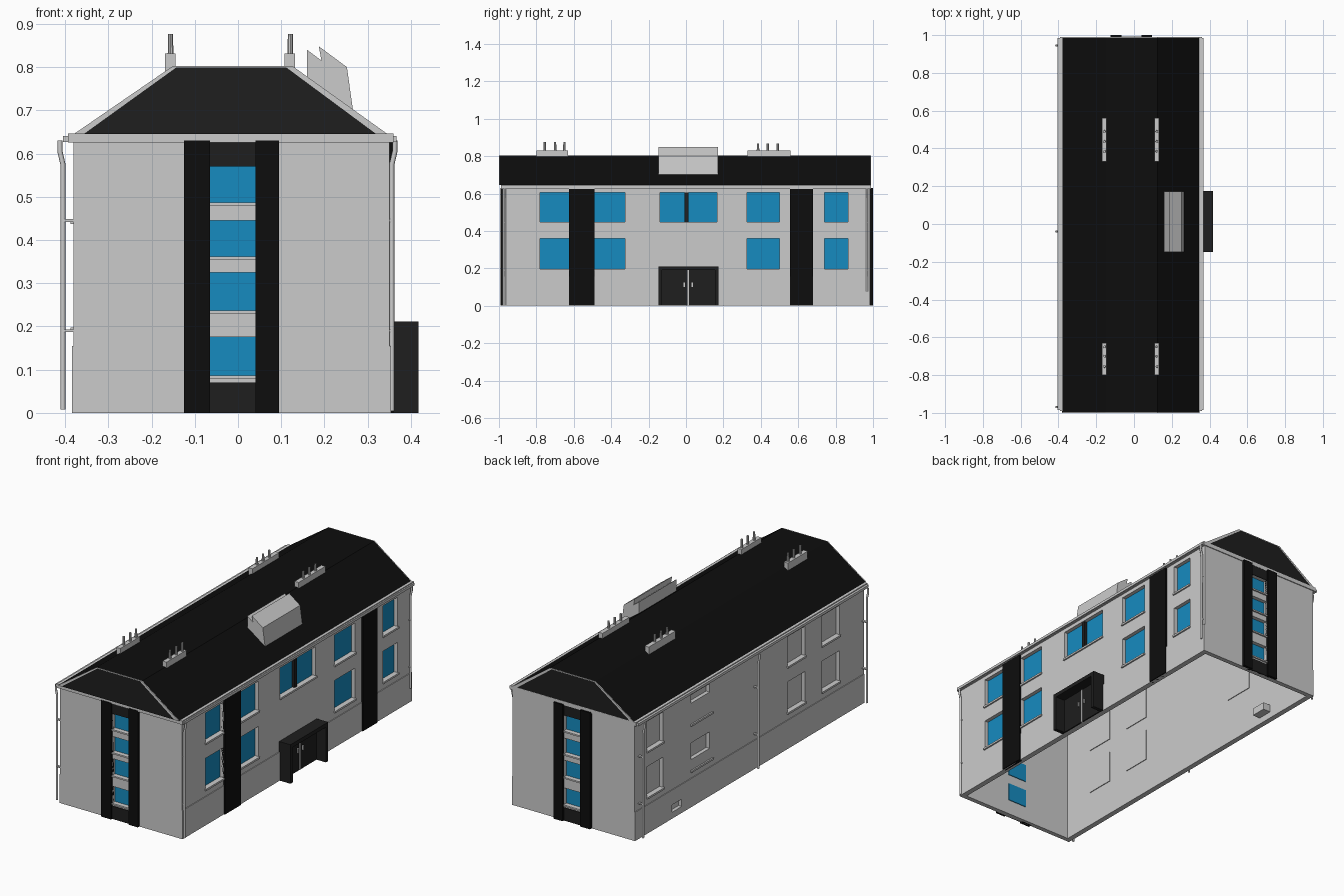
import bpy, bmesh
from mathutils import Matrix, Vector

if "Cube" in bpy.data.objects:
    bpy.data.objects.remove(bpy.data.objects["Cube"])


def material(name, rgb):
    m = bpy.data.materials.new(name)
    m.diffuse_color = (*rgb, 1)
    m.use_nodes = True
    m.node_tree.nodes["Principled BSDF"].inputs["Base Color"].default_value = m.diffuse_color
    return m


BLACK = material("black", (0.004, 0.004, 0.004))
DARK = material("dark", (0.013, 0.013, 0.013))
BLUE = material("glass_blue", (0.008, 0.26, 0.53))


def finish(name, bm, mat=None):
    bmesh.ops.recalc_face_normals(bm, faces=bm.faces)
    me = bpy.data.meshes.new(name)
    bm.to_mesh(me)
    bm.free()
    ob = bpy.data.objects.new(name, me)
    bpy.context.collection.objects.link(ob)
    if mat:
        me.materials.append(mat)
    return ob


def boxes(name, items, mat=None):
    """One object from boxes given as (x0, x1, y0, y1, z0, z1)."""
    bm = bmesh.new()
    for x0, x1, y0, y1, z0, z1 in items:
        mid = Vector(((x0 + x1) / 2, (y0 + y1) / 2, (z0 + z1) / 2))
        size = Matrix.Diagonal((x1 - x0, y1 - y0, z1 - z0, 1))
        bmesh.ops.create_cube(bm, size=1, matrix=Matrix.Translation(mid) @ size)
    return finish(name, bm, mat)


def prism(name, polys, y0, y1, mat=None):
    """Extrude x-z outlines along y."""
    bm = bmesh.new()
    for poly in polys:
        f = bm.faces.new([bm.verts.new((x, y0, z)) for x, z in poly])
        r = bmesh.ops.extrude_face_region(bm, geom=[f])
        bmesh.ops.translate(bm, vec=(0, y1 - y0, 0),
                            verts=[v for v in r["geom"] if isinstance(v, bmesh.types.BMVert)])
    return finish(name, bm, mat)


def cut(ob, cutter):
    mod = ob.modifiers.new("openings", "BOOLEAN")
    mod.operation, mod.solver, mod.object = "DIFFERENCE", "EXACT", cutter
    bpy.context.view_layer.update()
    dg = bpy.context.evaluated_depsgraph_get()
    me = bpy.data.meshes.new_from_object(ob.evaluated_get(dg))
    ob.modifiers.clear()
    ob.data = me


XL, XR, YF, YB, TOP, T = -0.38, 0.35, -0.98, 0.985, 0.63, 0.025

# Window layout
LOW, HIGH = (0.195, 0.36), (0.445, 0.605)
right_win = [(a, b, *z) for a, b in ((-0.78, -0.625), (-0.49, -0.325), (0.325, 0.50), (0.74, 0.865))
             for z in (LOW, HIGH)] + [(-0.14, 0.165, *HIGH)]
left_win = [(a, b, *z) for a, b in ((-0.77, -0.62), (-0.475, -0.325), (0.74, 0.875))
            for z in (LOW, HIGH)]
stair_slots = [(0.34, 0.50, 0.255, 0.345), (0.34, 0.50, 0.56, 0.605)]
end_win = [(0.085, 0.175), (0.235, 0.325), (0.36, 0.445), (0.485, 0.57)]
EX0, EX1 = -0.065, 0.04
VENT = (0.585, 0.67, 0.035, 0.075)

# Hollow wall shell, open underneath, and its plinth
walls = boxes("walls", [(XL, XR, YF, YB, 0, TOP)])
plinth = boxes("plinth", [(XL - 0.004, XL + 0.002, YF, YB, 0, 0.155),
                          (XR - 0.002, XR + 0.004, YF, YB, 0, 0.155)])
inside = boxes("inside_cutter", [(XL + T, XR - T, YF + T, YB - T, -0.1, TOP - 0.01)])
openings = boxes("opening_cutter",
                 [(XR - 0.05, XR + 0.05, *w) for w in right_win]
                 + [(XL - 0.05, XL + 0.05, *w) for w in left_win + stair_slots + [VENT]]
                 + [(EX0, EX1, y - 0.05, y + 0.05, *z) for y in (YF, YB) for z in end_win])
cut(walls, inside)
cut(walls, openings)
cut(plinth, openings)
for c in (inside, openings):
    bpy.data.objects.remove(c)

# Glazing, blank panels and vent box set behind the openings
E = 0.004
boxes("right_glass", [(XR - T - 0.004, XR - T + 0.004, a - E, b + E, c - E, d + E)
                      for a, b, c, d in right_win], BLUE)
boxes("end_glass", [(EX0 - E, EX1 + E, y - 0.004, y + 0.004, a - E, b + E)
                    for y in (YF + T, YB - T) for a, b in end_win], BLUE)
boxes("left_window_panels", [(XL + T - 0.004, XL + T + 0.004, a - E, b + E, c - E, d + E)
                             for a, b, c, d in left_win + stair_slots])
boxes("vent_box", [(XL + 0.015, XL + 0.07, *VENT)])
boxes("centre_mullion", [(XR - T, XR - 0.005, -0.008, 0.014, *HIGH)], DARK)

# Window sills
left_sills = left_win + [(0.32, 0.50, *LOW), (0.32, 0.50, *HIGH)]
boxes("sills",
      [(XR - 0.02, XR + 0.008, a - 0.004, b + 0.004, c - 0.008, c + 0.002) for a, b, c, d in right_win]
      + [(XL - 0.008, XL + 0.02, a - 0.004, b + 0.004, c - 0.008, c + 0.002) for a, b, c, d in left_sills]
      + [(EX0, EX1, min(y, y + s * 0.008), max(y, y + s * 0.008), a - 0.006, a + 0.002)
         for y, s in ((YF, -1), (YB, 1)) for a, b in end_win])

# Black vertical cladding strips
boxes("side_strips", [(XR - 0.01, XR + 0.01, a, b, 0, TOP)
                      for a, b in ((-0.625, -0.49), (0.555, 0.68))], BLACK)
ends = ((YF - 0.013, YF + 0.01), (YB - 0.01, YB + 0.015))
boxes("end_strips", [(a, b, *y, 0, TOP) for y in ends
                     for a, b in ((-0.125, EX0), (EX1, 0.095))], BLACK)
boxes("end_strip_panels", [(EX0, EX1, y - 0.004, y + 0.004, a, b) for y in (YF, YB)
                           for a, b in ((0, 0.07), (0.57, TOP))], DARK)

# Eaves and gutters
boxes("eaves", [(-0.393, 0.36, -0.99, 0.99, 0.625, 0.646)])
boxes("gutters", [(-0.405, -0.388, -0.985, 0.985, 0.627, 0.641),
                  (0.355, 0.367, -0.985, 0.985, 0.627, 0.641)])

# Flat-topped roof, gable panels and grey verge trim
outer = [(-0.38, 0.645), (-0.15, 0.803), (0.125, 0.803), (0.346, 0.645)]
inner = [(-0.357, 0.645), (-0.143, 0.799), (0.112, 0.799), (0.32, 0.645)]
prism("roof", [outer], -0.996, 0.986, BLACK)
trim = [[outer[i], outer[i + 1], inner[i + 1], inner[i]] for i in range(3)]
for side, y0, y1 in (("front", -1.0, -0.995), ("back", 0.985, 0.99)):
    prism(side + "_verge_trim", trim, y0, y1)
    prism(side + "_gable", [inner], y0 + 0.001, y1 - 0.001, DARK)

# Roof dormer with split pitched top
prism("dormer", [[(0.16, 0.74), (0.16, 0.84), (0.193, 0.815), (0.187, 0.848),
                  (0.252, 0.80), (0.266, 0.70)]], -0.148, 0.172)

# Chimney stacks and pots
rows = ((-0.80, -0.63, (-0.755, -0.70, -0.65), 0.876), (0.33, 0.56, (0.385, 0.437, 0.49), 0.868))
for x in (-0.157, 0.12):
    for i, (a, b, pots, top) in enumerate(rows):
        side = "left" if x < 0 else "right"
        boxes(f"{side}_chimney_stack_{i}", [(x - 0.012, x + 0.012, a, b, 0.77, 0.831)])
        bm = bmesh.new()
        for y in pots:
            bmesh.ops.create_cone(bm, cap_ends=True, segments=10, radius1=0.007, radius2=0.006,
                                  depth=top - 0.825,
                                  matrix=Matrix.Translation((x + 0.001, y, (top + 0.825) / 2)))
        finish(f"{side}_chimney_pots_{i}", bm)

# Entrance porch with double doors
P0, P1 = -0.148, 0.175
boxes("porch", [(XR, 0.418, P0, P0 + 0.02, 0, 0.21), (XR, 0.418, P1 - 0.02, P1, 0, 0.21),
                (XR, 0.418, P0, P1, 0.19, 0.211)], DARK)
boxes("doors", [(XR, XR + 0.012, P0 + 0.02, 0.008, 0, 0.19),
                (XR, XR + 0.012, 0.016, P1 - 0.02, 0, 0.19)], DARK)
boxes("door_trim", [(XR, XR + 0.014, 0.007, 0.017, 0, 0.19),
                    (XR, XR + 0.02, -0.014, -0.006, 0.1, 0.125),
                    (XR, XR + 0.02, 0.03, 0.038, 0.1, 0.125)])


# Downpipes with brackets
def downpipe(name, y, wall, off, s, foot):
    x = wall + s * off
    cu = bpy.data.curves.new(name, "CURVE")
    cu.dimensions, cu.bevel_depth, cu.bevel_resolution, cu.use_fill_caps = "3D", 0.006, 1, True
    sp = cu.splines.new("POLY")
    pts = [(x + s * 0.007, 0.63), (x + s * 0.007, 0.605), (x, 0.575), (x, foot)]
    sp.points.add(len(pts) - 1)
    for p, (px, pz) in zip(sp.points, pts):
        p.co = (px, y, pz, 1)
    bpy.context.collection.objects.link(bpy.data.objects.new(name, cu))
    boxes(name + "_brackets", [(min(wall, x), max(wall, x), y - 0.007, y + 0.007, z - 0.003, z + 0.003)
                               for z in (0.19, 0.445)])


for i, y in enumerate((-0.97, -0.04, 0.945)):
    downpipe(f"left_downpipe_{i}", y, XL, 0.025, -1, 0.008)
for i, (y, foot) in enumerate(((-0.968, 0.004), (0.968, 0.075))):
    downpipe(f"right_downpipe_{i}", y, XR, 0.006, 1, foot)
